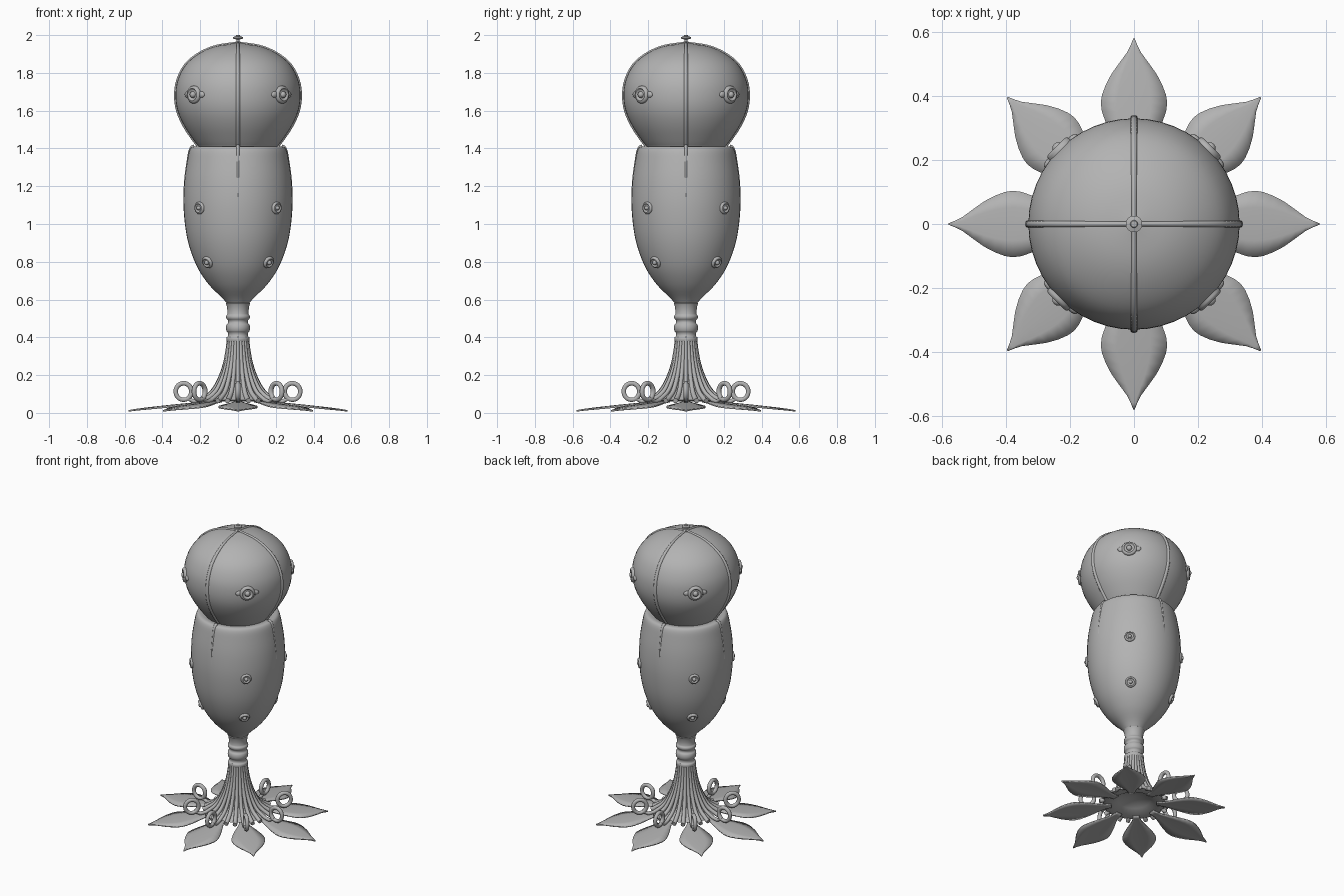
import bpy, bmesh, math
from math import sin, cos, pi
from mathutils import Vector, Matrix

cube = bpy.data.objects.get("Cube")
if cube:
    bpy.data.objects.remove(cube)

grey = bpy.data.materials.new("stone grey")
grey.use_nodes = True
GREY = (0.45, 0.45, 0.45, 1)
grey.diffuse_color = GREY
grey.node_tree.nodes["Principled BSDF"].inputs["Base Color"].default_value = GREY


def add_mesh(name, bm, angle=50):
    bmesh.ops.recalc_face_normals(bm, faces=bm.faces)
    mesh = bpy.data.meshes.new(name)
    bm.to_mesh(mesh)
    bm.free()
    obj = bpy.data.objects.new(name, mesh)
    bpy.context.collection.objects.link(obj)
    mesh.materials.append(grey)
    bpy.ops.object.select_all(action="DESELECT")
    obj.select_set(True)
    bpy.context.view_layer.objects.active = obj
    bpy.ops.object.shade_smooth_by_angle(angle=math.radians(angle))
    return obj


def refine(points, steps=4):
    """Smooth a coarse profile with a Catmull-Rom curve."""
    p = [Vector(q) for q in points]
    p = [2 * p[0] - p[1]] + p + [2 * p[-1] - p[-2]]
    out = []
    for a, b, c, d in zip(p, p[1:], p[2:], p[3:]):
        for i in range(steps):
            t = i / steps
            out.append(0.5 * (2 * b + (c - a) * t + (2 * a - 5 * b + 4 * c - d) * t**2
                              + (3 * b - a - 3 * c + d) * t**3))
    return out + [p[-2]]


def lathe(name, profile, sides=48, matrix=Matrix()):
    """Turn (radius, height) points around the z axis."""
    bm = bmesh.new()
    rings = [[bm.verts.new((r * cos(2 * pi * i / sides), r * sin(2 * pi * i / sides), z))
              for i in range(sides)] for r, z in profile]
    for a, b in zip(rings, rings[1:]):
        for i in range(sides):
            j = (i + 1) % sides
            bm.faces.new((a[i], a[j], b[j], b[i]))
    bm.faces.new(rings[0])
    bm.faces.new(rings[-1])
    bmesh.ops.remove_doubles(bm, verts=bm.verts, dist=0.0002)
    bm.transform(matrix)
    return add_mesh(name, bm)


def tube(name, points, angle, radius, taper=None, res=3):
    """Round tube along (radius, height) points in the upright plane at an angle."""
    curve = bpy.data.curves.new(name, "CURVE")
    curve.dimensions = "3D"
    curve.bevel_depth = radius
    curve.bevel_resolution = res
    curve.use_fill_caps = True
    spline = curve.splines.new("POLY")
    spline.points.add(len(points) - 1)
    for i, (r, z) in enumerate(points):
        spline.points[i].co = (r * cos(angle), r * sin(angle), z, 1)
        spline.points[i].radius = taper(i / (len(points) - 1)) if taper else 1
    spline.use_smooth = True
    curve.materials.append(grey)
    obj = bpy.data.objects.new(name, curve)
    bpy.context.collection.objects.link(obj)


def outward(angle, r, z, tilt=0):
    """Matrix whose z points away from the axis and whose y points up."""
    return (Matrix.Translation((r * cos(angle), r * sin(angle), z))
            @ Matrix.Rotation(angle, 4, "Z") @ Matrix.Rotation(tilt, 4, "Y")
            @ Matrix.Rotation(pi / 2, 4, "Y") @ Matrix.Rotation(pi / 2, 4, "Z"))


# Head, body and stem
head = refine([(0.2, 1.40), (0.232, 1.44), (0.285, 1.52), (0.32, 1.6), (0.331, 1.68),
               (0.32, 1.76), (0.28, 1.84), (0.21, 1.9), (0.12, 1.94), (0, 1.96)])
lathe("head", head)
lathe("neck_ring", [(0.2 + 0.014 * sin(pi * i / 8), 1.434 - 0.03 * i / 8) for i in range(9)])
body = refine([(0.055, 0.575), (0.085, 0.61), (0.155, 0.68), (0.22, 0.78), (0.268, 0.92),
               (0.288, 1.08), (0.285, 1.22), (0.268, 1.34), (0.255, 1.395), (0.235, 1.41),
               (0.2, 1.405)])
lathe("body", body)
stem = [(0.05, 0.37), (0.06, 0.38), (0.06, 0.40), (0.053, 0.405), (0.053, 0.425),
        (0.062, 0.435), (0.062, 0.465), (0.053, 0.475), (0.053, 0.49), (0.062, 0.5),
        (0.062, 0.515), (0.055, 0.525), (0.06, 0.57), (0.065, 0.58), (0.05, 0.59)]
lathe("stem", refine(stem, 2), 32)
lathe("top_knob", [(0.018, 1.945), (0.018, 1.962), (0.009, 1.967), (0.009, 1.977),
                   (0.026, 1.981), (0.026, 1.99), (0.012, 1.994), (0.01, 2.0), (0, 2.0)], 16)

# Seams down the head and upper body
for k in range(4):
    a = k * pi / 2
    tube("head_seam", [(max(r - 0.004, 0), z) for r, z in head[2:]], a, 0.014,
         lambda t: 0.8 + 0.2 * sin(pi * t) - 0.3 * t)
    tube("body_seam", [(r - 0.004, z) for r, z in body if 1.05 < z and r > 0.23], a, 0.011,
         lambda t: 0.3 + 0.7 * t)

# Eyes on the head and studs on the body, on the diagonals
disc = [(1, -0.5), (1, 0.15), (0.9, 0.35), (0.7, 0.4), (0.58, 0.2), (0.45, 0.15),
        (0.36, 0.2), (0.33, 0.45), (0.2, 0.6), (0, 0.65)]
for k in range(4):
    a = pi / 4 + k * pi / 2
    eye = outward(a, 0.328, 1.685)
    lathe("eye_lid", [(r * 0.047, h * 0.04) for r, h in disc], 24, eye)
    # pointed corners either side of the eye
    for side in (-1, 1):
        corner = eye @ Matrix.Translation((side * 0.047, 0, -0.004)) @ Matrix.Diagonal((1.3, 0.9, 0.6, 1))
        bm = bmesh.new()
        bmesh.ops.create_uvsphere(bm, u_segments=12, v_segments=8, radius=0.02, matrix=corner)
        add_mesh("eye_corner", bm)
    for r, z, tilt in ((0.286, 1.085, 0.03), (0.227, 0.798, 0.42)):
        lathe("stud", [(q * 0.033, h * 0.032) for q, h in disc], 20, outward(a, r, z, tilt))

# Flared foot with strands hanging over it
flare = refine([(0.05, 0.4), (0.055, 0.34), (0.07, 0.26), (0.098, 0.18),
                (0.14, 0.11), (0.2, 0.068)])
lathe("foot_core", [(max(r - 0.008, 0.03), z) for r, z in flare] + [(0.15, 0.06), (0.1, 0.09), (0, 0.12)], 32)
for k in range(24):
    a = k * pi / 12
    path = list(flare)
    if k % 3 == 0:
        # every third strand ends in an upright curl
        path += [(0.235, 0.06)]
        path += [(0.288 + 0.042 * sin(u), 0.113 - 0.044 * cos(u))
                 for u in (-0.6 + i * 0.3 for i in range(22))]
        tube("curled_root", path, a, 0.0135, lambda t: 0.75 + 0.25 * t)
    else:
        tube("root", path + [(0.215, 0.064)], a, 0.0125, lambda t: 0.7 + 0.4 * t)

# Pointed leaves lying around the foot
for k in range(8):
    a = k * pi / 4
    reach = 0.58 if k % 2 == 0 else 0.56
    width = refine([(0, 0.02), (0.12, 0.028), (0.3, 0.068), (0.48, 0.1), (0.6, 0.1),
                    (0.75, 0.07), (0.9, 0.022), (1, 0.002)], 2)
    bm = bmesh.new()
    rows = []
    for t, w in width:
        r = 0.14 + t * (reach - 0.14)
        z = 0.01 + 0.05 * (1 - t) ** 0.8
        rows.append([bm.verts.new((r, s * w, z - 0.006 * s * s * sin(pi * t))) for s in (-1, -0.5, 0, 0.5, 1)])
    for p, q in zip(rows, rows[1:]):
        for i in range(4):
            bm.faces.new((p[i], p[i + 1], q[i + 1], q[i]))
    bm.transform(Matrix.Rotation(a, 4, "Z"))
    leaf = add_mesh("leaf", bm)
    solid = leaf.modifiers.new("thickness", "SOLIDIFY")
    solid.thickness = 0.008
    solid.offset = 0
